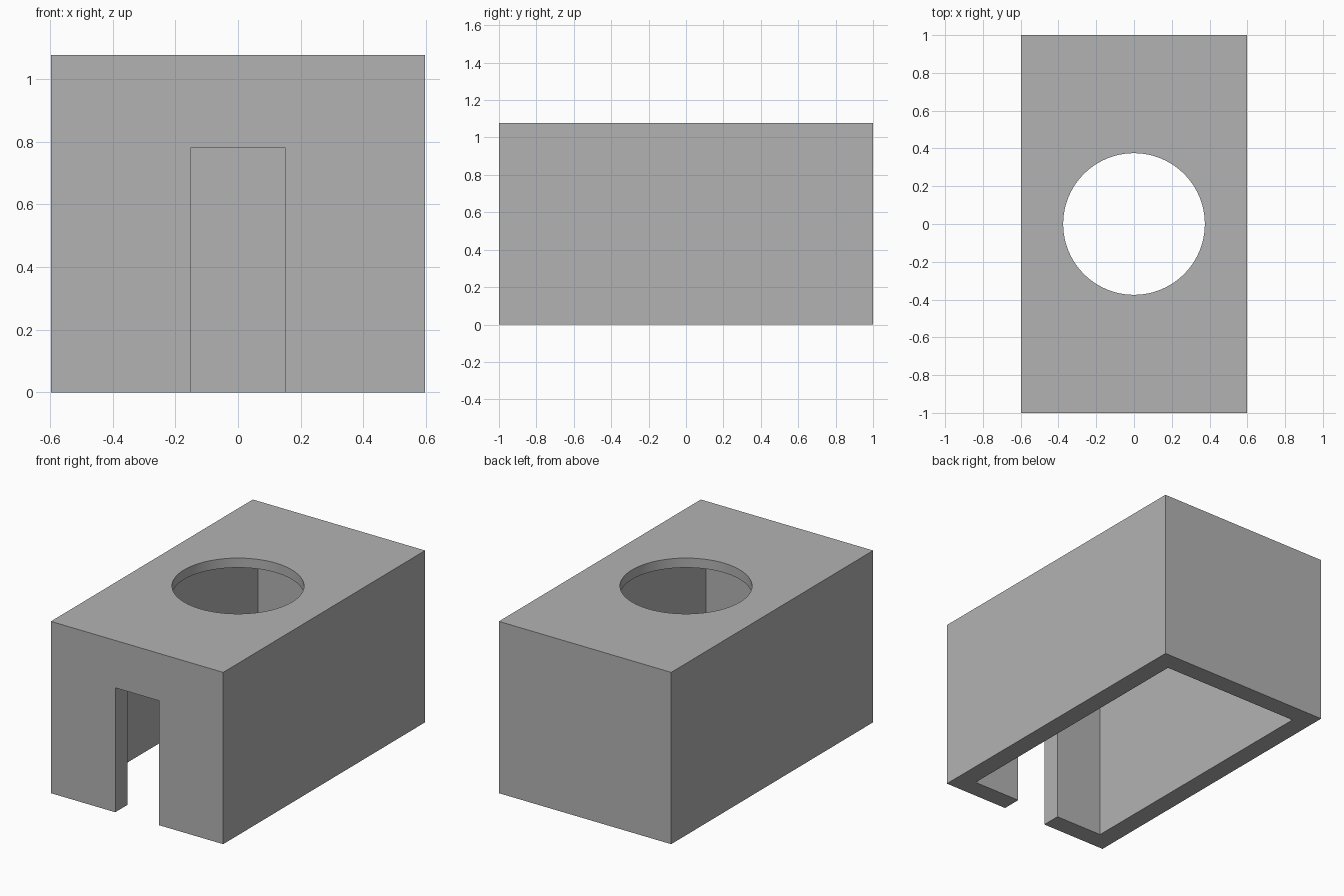
import bpy

WIDTH, LENGTH, HEIGHT = 1.195, 2.0, 1.077
WALL, LID = 0.12, 0.06
DOOR_WIDTH, DOOR_HEIGHT = 0.302, 0.78
HOLE_RADIUS = 0.375

cube = bpy.data.objects.get("Cube")
if cube:
    bpy.data.objects.remove(cube, do_unlink=True)


def box(name, size, center):
    bpy.ops.mesh.primitive_cube_add(size=1, location=center)
    obj = bpy.context.object
    obj.name = name
    obj.scale = size
    bpy.ops.object.transform_apply(location=True, rotation=False, scale=True)
    return obj


def cut(target, cutter):
    cutter.hide_render = True
    mod = target.modifiers.new(cutter.name, 'BOOLEAN')
    mod.operation = 'DIFFERENCE'
    mod.solver = 'EXACT'
    mod.object = cutter
    bpy.ops.object.select_all(action='DESELECT')
    target.select_set(True)
    bpy.context.view_layer.objects.active = target
    bpy.ops.object.modifier_apply(modifier=mod.name)
    bpy.data.objects.remove(cutter, do_unlink=True)


# Outer shell
shell = box("house_shell", (WIDTH, LENGTH, HEIGHT), (0, 0, HEIGHT / 2))

# Hollow interior, open at the bottom
ceiling = HEIGHT - LID
cut(shell, box("interior_cutter",
               (WIDTH - 2 * WALL, LENGTH - 2 * WALL, 2 * ceiling), (0, 0, 0)))

# Doorway through the front wall only
cut(shell, box("doorway_cutter", (DOOR_WIDTH, 4 * WALL, 2 * DOOR_HEIGHT),
               (0, -LENGTH / 2, 0)))

# Round opening through the top
bpy.ops.mesh.primitive_cylinder_add(vertices=96, radius=HOLE_RADIUS,
                                    depth=6 * LID, location=(0, 0, HEIGHT))
hole = bpy.context.object
hole.name = "round_opening_cutter"
cut(shell, hole)

# Plain grey surface
grey = bpy.data.materials.new("plain_grey")
grey.use_nodes = True
colour = (0.45, 0.45, 0.45, 1)
grey.diffuse_color = colour
grey.node_tree.nodes["Principled BSDF"].inputs["Base Color"].default_value = colour
shell.data.materials.clear()
shell.data.materials.append(grey)
for face in shell.data.polygons:
    face.material_index = 0

bpy.ops.object.shade_smooth_by_angle()
